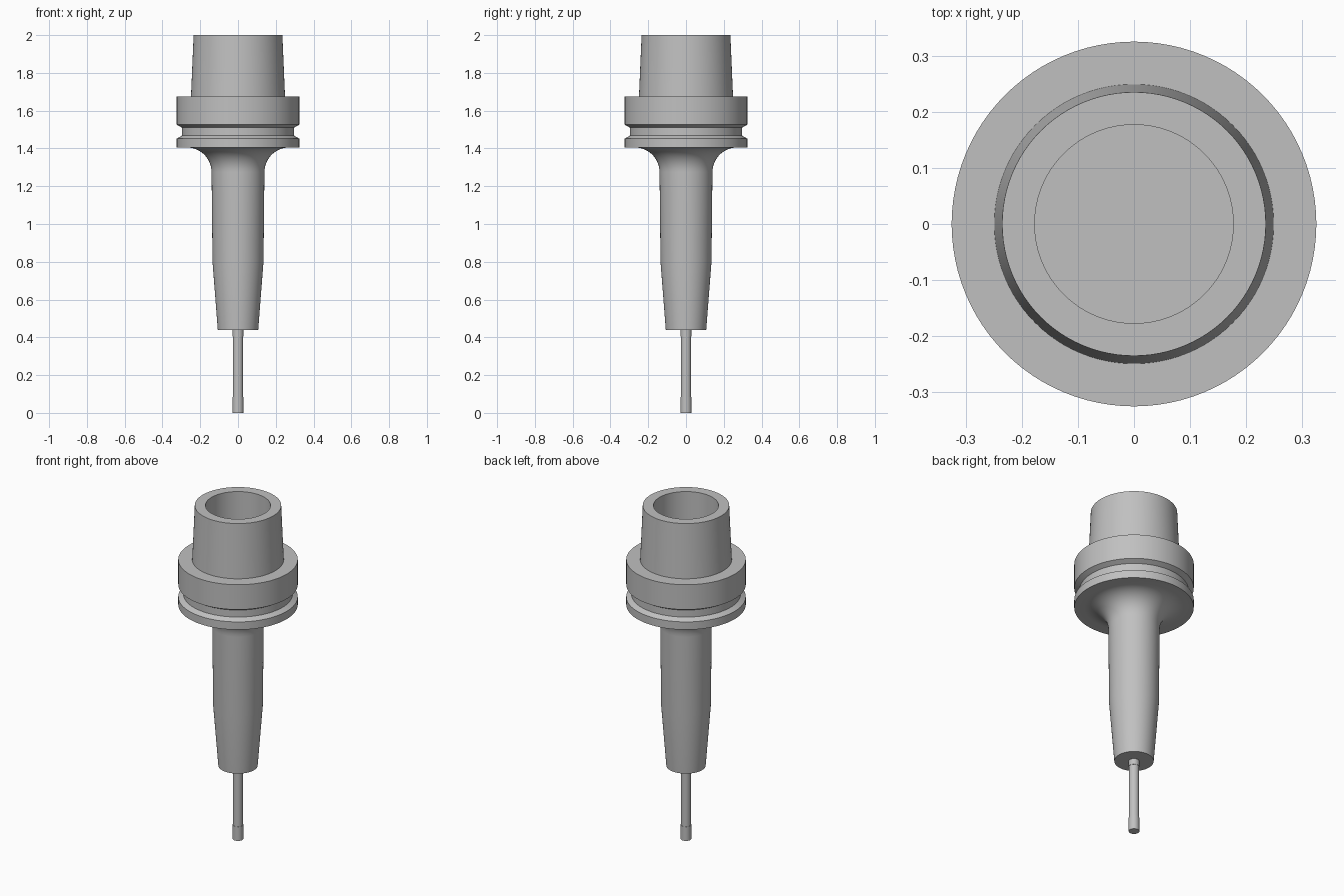
import bpy, bmesh, math
from mathutils import Matrix, Vector

old = bpy.data.objects.get("Cube")
if old:
    bpy.data.objects.remove(old, do_unlink=True)

steel = bpy.data.materials.new("steel grey")
steel.use_nodes = True
colour = (0.53, 0.53, 0.53, 1)
steel.diffuse_color = colour
steel.node_tree.nodes["Principled BSDF"].inputs["Base Color"].default_value = colour


def lathe(name, profile, sides):
    """Turn a closed part from (radius, height) points that start and end on the axis."""
    bm = bmesh.new()
    verts = [bm.verts.new((r, 0, z)) for r, z in profile]
    edges = [bm.edges.new(pair) for pair in zip(verts, verts[1:])]
    bmesh.ops.spin(bm, geom=verts + edges, cent=(0, 0, 0), axis=(0, 0, 1),
                   angle=math.tau, steps=sides, use_merge=True)
    bmesh.ops.remove_doubles(bm, verts=bm.verts, dist=1e-5)
    bmesh.ops.recalc_face_normals(bm, faces=bm.faces)
    mesh = bpy.data.meshes.new(name)
    bm.to_mesh(mesh)
    bm.free()
    mesh.materials.append(steel)
    obj = bpy.data.objects.new(name, mesh)
    bpy.context.collection.objects.link(obj)
    bpy.ops.object.select_all(action="DESELECT")
    obj.select_set(True)
    bpy.context.view_layer.objects.active = obj
    bpy.ops.object.shade_smooth_by_angle(angle=math.radians(25))
    return obj


# Concave fillet between the shaft and the underside of the flange
fillet_radius, neck_radius, flange_bottom = 0.13, 0.14, 1.405
fillet = []
for i in range(13):
    a = math.radians(90) * i / 12
    fillet.append((neck_radius + fillet_radius * (1 - math.cos(a)),
                   flange_bottom - fillet_radius * (1 - math.sin(a))))

# Holder: tapered nose, shaft, grooved flange and hollow tapered socket
nose = [(0, 0.44), (0.107, 0.44), (0.135, 0.8)]
flange = [(0.325, flange_bottom), (0.325, 1.452), (0.297, 1.468),
          (0.297, 1.51), (0.325, 1.526), (0.325, 1.675)]
socket = [(0.249, 1.675), (0.235, 2.0), (0.177, 2.0), (0.177, 1.62), (0, 1.62)]
lathe("tool_holder", nose + fillet + flange + socket, 96)

# Cutting tool: shank, slightly slimmer neck and cutting tip
lathe("cutting_tool", [(0, 0), (0.029, 0), (0.029, 0.085), (0.0275, 0.085),
                       (0.0275, 0.405), (0.029, 0.405), (0.029, 0.45), (0, 0.45)], 48)
